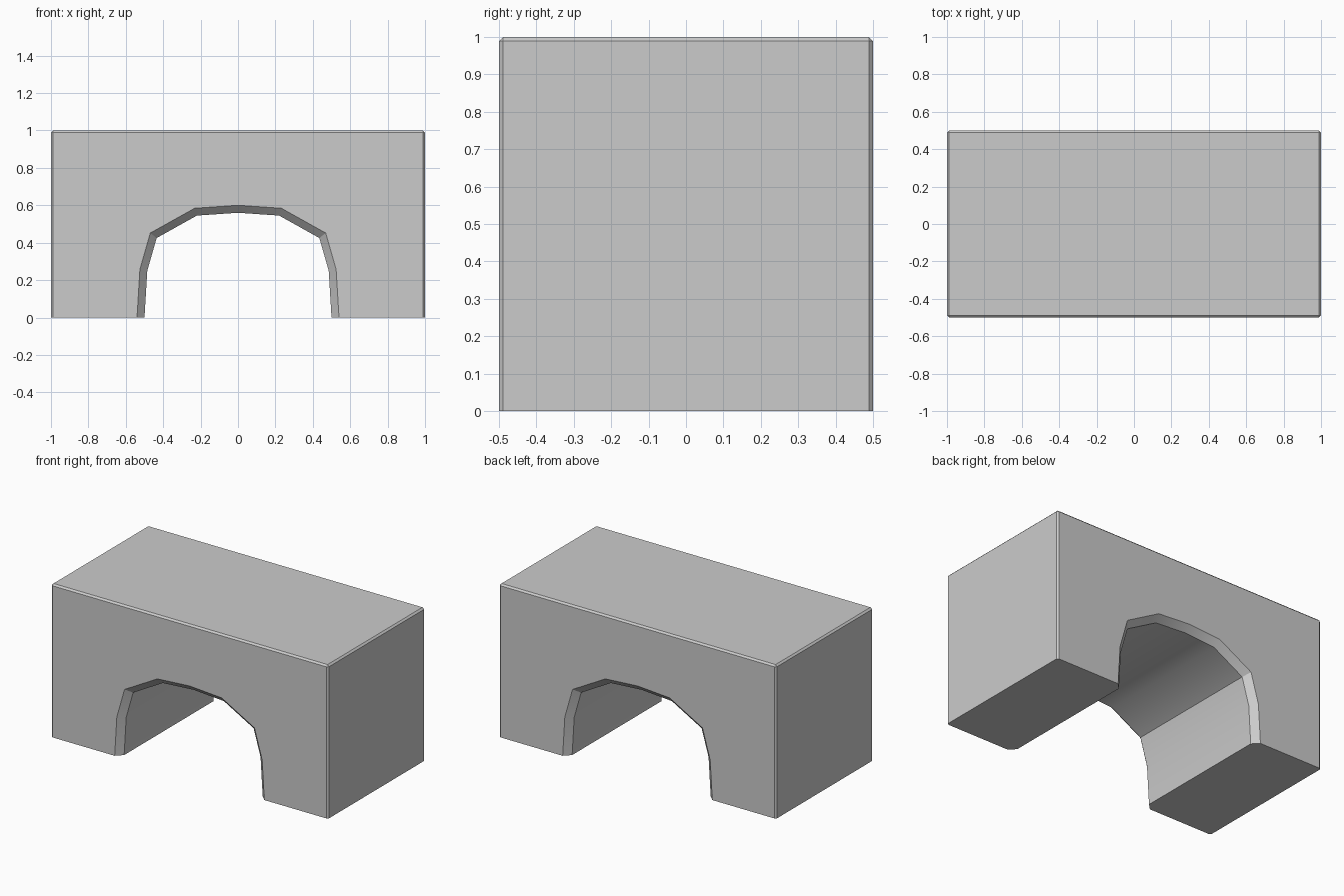
import bpy, bmesh, math

if "Cube" in bpy.data.objects:
    bpy.data.objects.remove(bpy.data.objects["Cube"])

# Half profile of the arch opening, from foot to crown (x, z)
half = [(0.50, 0.0), (0.485, 0.25), (0.435, 0.425), (0.22, 0.545)]
arch = half + [(0.0, 0.56)] + [(-x, z) for x, z in reversed(half)]
outline = [(-1, 0), (-1, 1), (1, 1), (1, 0)] + arch

# Extrude the block outline along y
bm = bmesh.new()
front = bm.faces.new([bm.verts.new((x, -0.5, z)) for x, z in outline])
ext = bmesh.ops.extrude_face_region(bm, geom=[front], use_keep_orig=True)
bmesh.ops.translate(bm, vec=(0, 1, 0),
                    verts=[g for g in ext["geom"] if isinstance(g, bmesh.types.BMVert)])
bmesh.ops.recalc_face_normals(bm, faces=bm.faces)


def is_arch(e):
    a, b = (v.co for v in e.verts)
    return max(abs(a.x), abs(b.x)) < 0.9 and abs(a.y - b.y) < 1e-4


def is_outer(e):
    a, b = (v.co for v in e.verts)
    return max(a.z, b.z) > 0.9


# Wide chamfer around the opening, fine chamfer on the outer edges (base stays sharp)
for test, width in ((is_arch, 0.04), (is_outer, 0.011)):
    bmesh.ops.bevel(bm, geom=[e for e in bm.edges if test(e)], offset=width,
                    offset_type='OFFSET', segments=1, profile=0.5, affect='EDGES')

mesh = bpy.data.meshes.new("arch_block")
bm.to_mesh(mesh)
bm.free()
obj = bpy.data.objects.new("arch_block", mesh)
bpy.context.collection.objects.link(obj)

# Soften only the shallow bends inside the arch
bpy.context.view_layer.objects.active = obj
obj.select_set(True)
bpy.ops.object.shade_smooth_by_angle(angle=math.radians(30))
